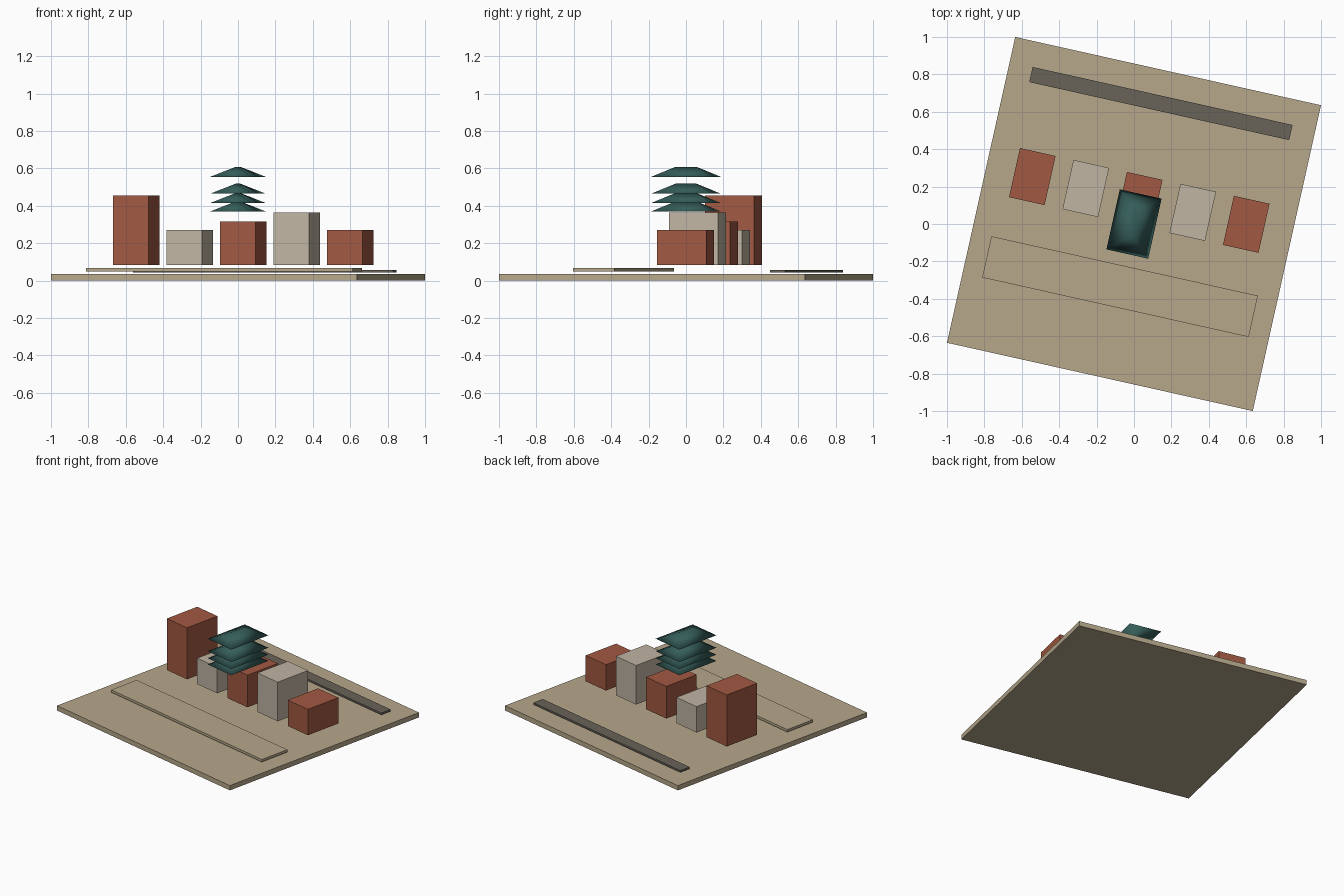
import bpy, math

if "Cube" in bpy.data.objects:
    bpy.data.objects.remove(bpy.data.objects["Cube"])

ANG = -math.radians(12.58)   # whole model is turned about z
C, S = math.cos(ANG), math.sin(ANG)


def material(name, rgb):
    m = bpy.data.materials.new(name)
    m.diffuse_color = (*rgb, 1)
    m.use_nodes = True
    m.node_tree.nodes["Principled BSDF"].inputs["Base Color"].default_value = m.diffuse_color
    return m


SAND = material("sand", (0.47, 0.39, 0.26))
STONE = material("stone", (0.53, 0.46, 0.37))
BRICK = material("brick", (0.36, 0.10, 0.055))
ASPHALT = material("asphalt", (0.14, 0.125, 0.10))
TEAL = material("teal", (0.035, 0.11, 0.10))


def solid(name, u, v, z0, z1, base, top, mat, smooth=False):
    """Tapered block: base and top are (width, depth); a zero top width gives a ridge."""
    verts = [(sx * w / 2, sy * d / 2, z)
             for (w, d), z in ((base, z0), (top, z1))
             for sx, sy in ((-1, -1), (1, -1), (1, 1), (-1, 1))]
    faces = [(3, 2, 1, 0), (4, 5, 6, 7)]
    faces += [(i, (i + 1) % 4, 4 + (i + 1) % 4, 4 + i) for i in range(4)]
    if top[0] == 0:
        verts = verts[:4] + [verts[4], verts[7]]
        faces = [(3, 2, 1, 0), (0, 1, 4), (1, 2, 5, 4), (2, 3, 5), (3, 0, 4, 5)]
    me = bpy.data.meshes.new(name)
    me.from_pydata(verts, [], faces)
    me.materials.append(mat)
    for p in me.polygons:
        p.use_smooth = smooth
    ob = bpy.data.objects.new(name, me)
    ob.location = (u * C - v * S, u * S + v * C, 0)
    ob.rotation_euler.z = ANG
    bpy.context.collection.objects.link(ob)


# ground slab, front pavement and rear road
for name, v, z0, z1, size, mat in (
        ("ground_slab", 0, 0, 0.035, (1.675, 1.675), SAND),
        ("front_pavement", -0.343, 0.048, 0.066, (1.46, 0.226), SAND),
        ("rear_road", 0.66, 0.044, 0.057, (1.424, 0.083), ASPHALT)):
    solid(name, 0, v, z0, z1, size, size, mat)

# row of houses, each with a hip roof stacked over the centre
for i, h in enumerate((0.455, 0.27, 0.315, 0.365, 0.27)):
    solid(f"house_{i + 1}", (i - 2) * 0.293, 0.129, 0.083, h,
          (0.195, 0.269), (0.195, 0.269), STONE if i % 2 else BRICK)
    solid(f"roof_{i + 1}", 0, 0, h + 0.1, h + 0.153,
          (0.229, 0.329), (0, 0.115), TEAL, True)
